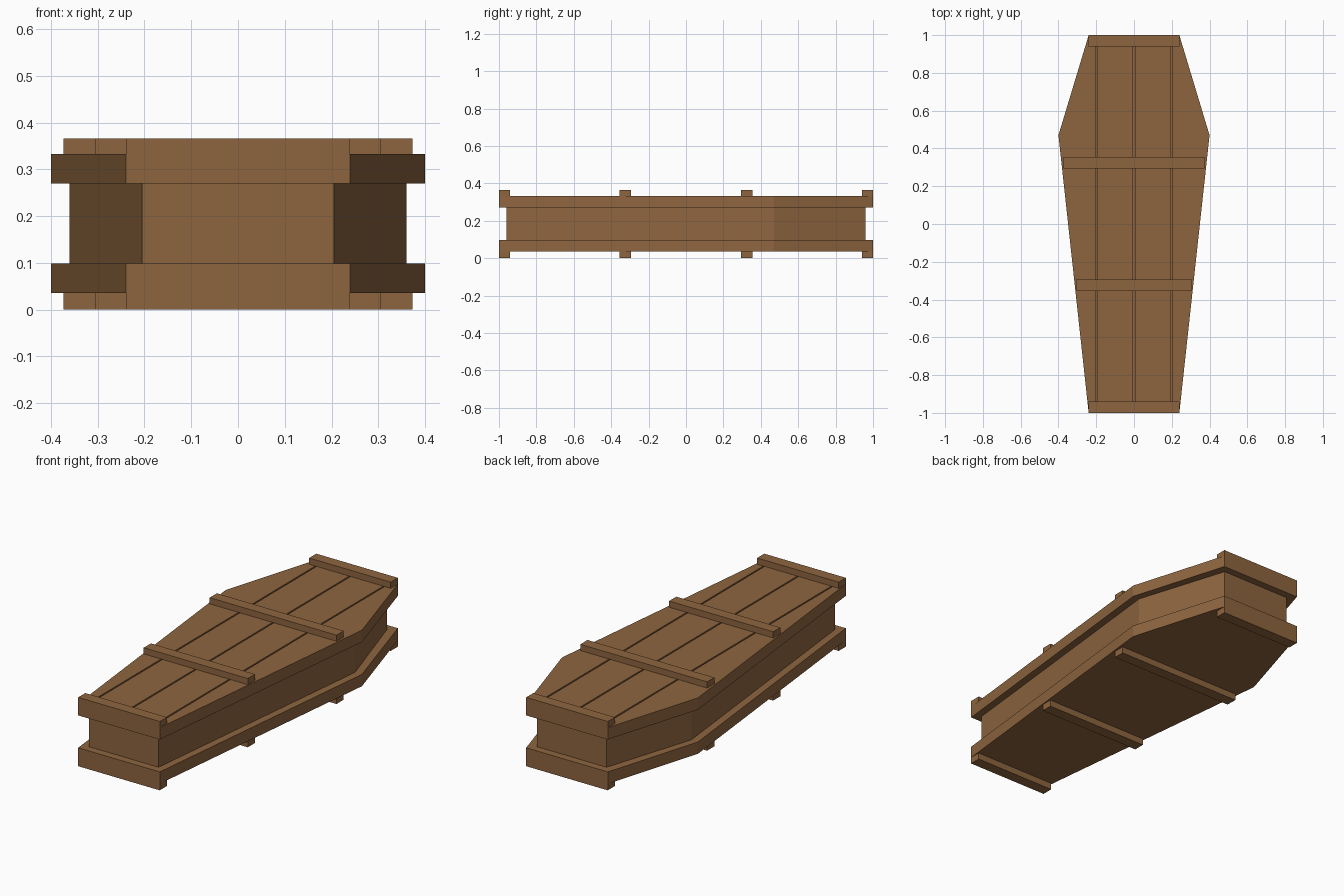
import bpy, bmesh

if "Cube" in bpy.data.objects:
    bpy.data.objects.remove(bpy.data.objects["Cube"])

wood = bpy.data.materials.new("brown_wood")
wood.diffuse_color = (0.27, 0.13, 0.05, 1)
wood.use_nodes = True
wood.node_tree.nodes["Principled BSDF"].inputs["Base Color"].default_value = wood.diffuse_color


def make_object(name, bm):
    bmesh.ops.recalc_face_normals(bm, faces=bm.faces)
    me = bpy.data.meshes.new(name)
    bm.to_mesh(me)
    bm.free()
    ob = bpy.data.objects.new(name, me)
    bpy.context.collection.objects.link(ob)
    me.materials.append(wood)
    return ob


def slab(name, end_w, mid_w, end_y, z0, z1):
    """Six-sided tapered outline, extruded upward."""
    right = [(end_w, -end_y), (mid_w, 0.47), (end_w, end_y)]
    outline = right + [(-x, y) for x, y in reversed(right)]
    bm = bmesh.new()
    face = bm.faces.new([bm.verts.new((x, y, z0)) for x, y in outline])
    ext = bmesh.ops.extrude_face_region(bm, geom=[face])
    verts = [v for v in ext["geom"] if isinstance(v, bmesh.types.BMVert)]
    bmesh.ops.translate(bm, verts=verts, vec=(0, 0, z1 - z0))
    return make_object(name, bm)


def add_box(bm, x0, x1, y0, y1, z0, z1):
    verts = bmesh.ops.create_cube(bm, size=1)["verts"]
    for v in verts:
        v.co = (x0 if v.co.x < 0 else x1,
                y0 if v.co.y < 0 else y1,
                z0 if v.co.z < 0 else z1)


# Base, inset body and lid
slab("base_slab", 0.24, 0.40, 1.0, 0.035, 0.098)
slab("body", 0.205, 0.36, 0.96, 0.098, 0.27)
lid = slab("lid", 0.24, 0.40, 1.0, 0.27, 0.333)

# Plank seams cut into the lid
bm = bmesh.new()
for x in (-0.2, 0, 0.2):
    add_box(bm, x - 0.004, x + 0.004, -0.95, 0.95, 0.32, 0.35)
cutter = make_object("seam_cutter", bm)
cutter.hide_render = True
cutter.hide_viewport = True
mod = lid.modifiers.new("plank_seams", "BOOLEAN")
mod.operation = "DIFFERENCE"
mod.solver = "EXACT"
mod.object = cutter

# Cross battens above the lid and below the base
battens = [("foot", 0.24, -1.0), ("lower", 0.306, -0.355),
           ("upper", 0.373, 0.295), ("head", 0.24, 0.94)]
for side, z0, z1 in (("lid", 0.333, 0.366), ("base", 0.0, 0.035)):
    for name, w, y in battens:
        bm = bmesh.new()
        add_box(bm, -w, w, y, y + 0.06, z0, z1)
        make_object(f"{side}_{name}_batten", bm)
